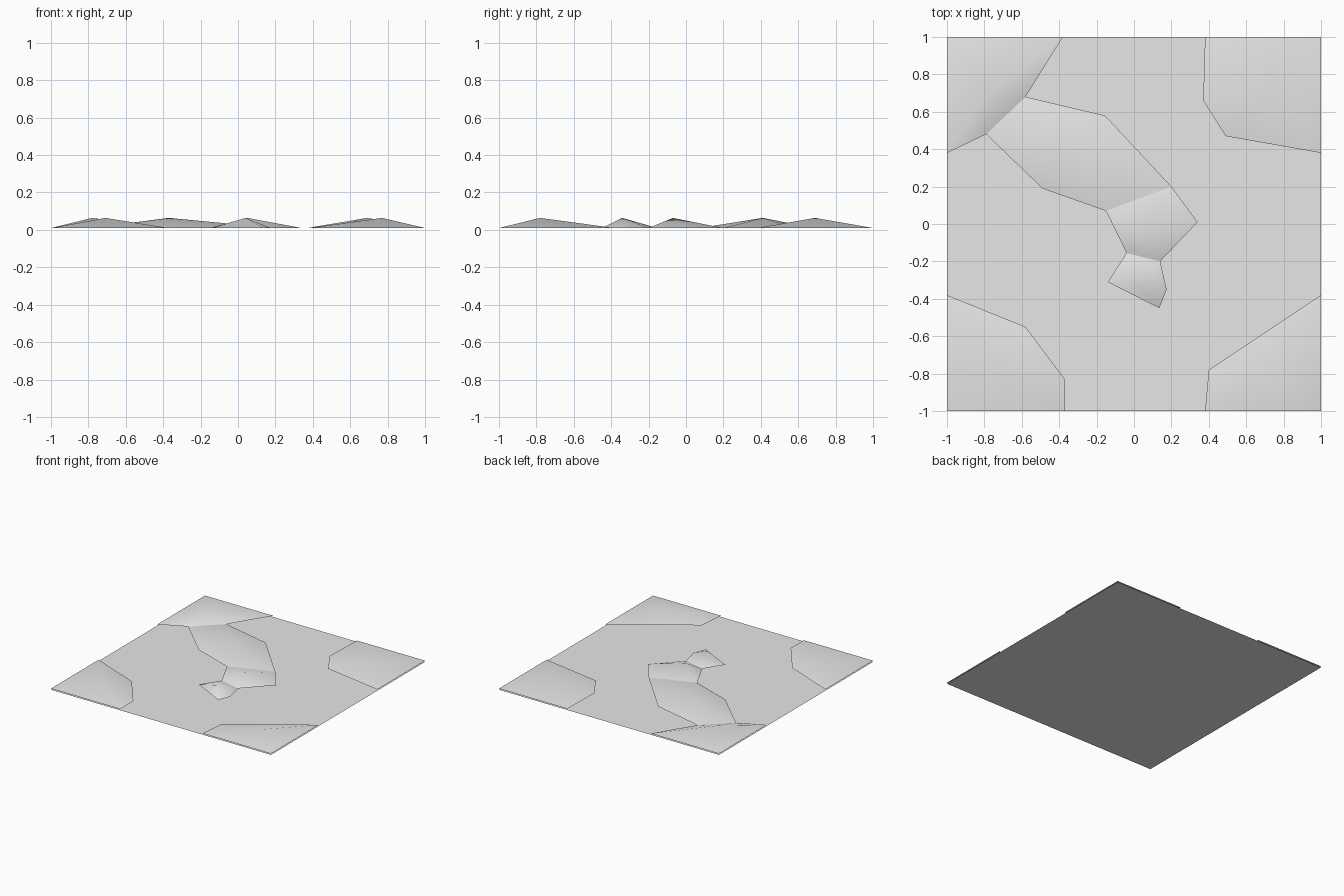
import bpy
import bmesh

# Remove the default cube
cube = bpy.data.objects.get("Cube")
if cube:
    bpy.data.objects.remove(cube, do_unlink=True)

# Single material
grey = bpy.data.materials.new("pale_grey")
grey.use_nodes = True
grey.diffuse_color = (0.8, 0.8, 0.8, 1)
grey.node_tree.nodes["Principled BSDF"].inputs["Base Color"].default_value = (0.8, 0.8, 0.8, 1)

RIM, PEAK = 0.01, 0.064


def finish(bm, name, smooth):
    """Turn a bmesh into a named object with upward normals."""
    bm.normal_update()
    for face in bm.faces:
        if face.normal.z < 0:
            face.normal_flip()
        face.smooth = smooth
    mesh = bpy.data.meshes.new(name)
    bm.to_mesh(mesh)
    bm.free()
    mesh.materials.append(grey)
    obj = bpy.data.objects.new(name, mesh)
    bpy.context.collection.objects.link(obj)


def mound(name, peak, rim):
    """Low open pyramid: a fan of triangles from the rim to one peak."""
    bm = bmesh.new()
    top = bm.verts.new((*peak, PEAK))
    ring = [bm.verts.new((x, y, RIM)) for x, y in rim]
    for a, b in zip(ring, ring[1:] + ring[:1]):
        bm.faces.new((a, b, top))
    finish(bm, name, True)


# Flat ground sheet
bm = bmesh.new()
bmesh.ops.create_grid(bm, x_segments=1, y_segments=1, size=1)
finish(bm, "ground_sheet", False)

# Corner mounds
mound("front_right_mound", (-0.71, -0.78),
      [(-1, -1), (-0.37, -1), (-0.37, -0.83), (-0.58, -0.55), (-1, -0.38)])
mound("front_left_mound", (0.77, -0.78),
      [(1, -1), (1, -0.38), (0.4, -0.78), (0.38, -1)])
mound("back_left_mound", (0.69, 0.69),
      [(1, 1), (0.38, 1), (0.37, 0.66), (0.49, 0.47), (1, 0.38)])
mound("back_right_mound", (-0.78, 0.69),
      [(-1, 1), (-1, 0.38), (-0.79, 0.48), (-0.58, 0.68), (-0.38, 1)])

# Chain of central mounds sharing rim corners
mound("long_mound", (-0.37, 0.41),
      [(-0.79, 0.48), (-0.49, 0.19), (-0.15, 0.07), (0.2, 0.2), (-0.155, 0.58), (-0.58, 0.68)])
mound("middle_mound", (0.05, -0.07),
      [(-0.15, 0.07), (-0.04, -0.155), (0.14, -0.2), (0.34, 0.01), (0.2, 0.2)])
mound("small_mound", (0.04, -0.34),
      [(-0.04, -0.155), (-0.14, -0.31), (0.135, -0.45), (0.175, -0.35), (0.14, -0.2)])
